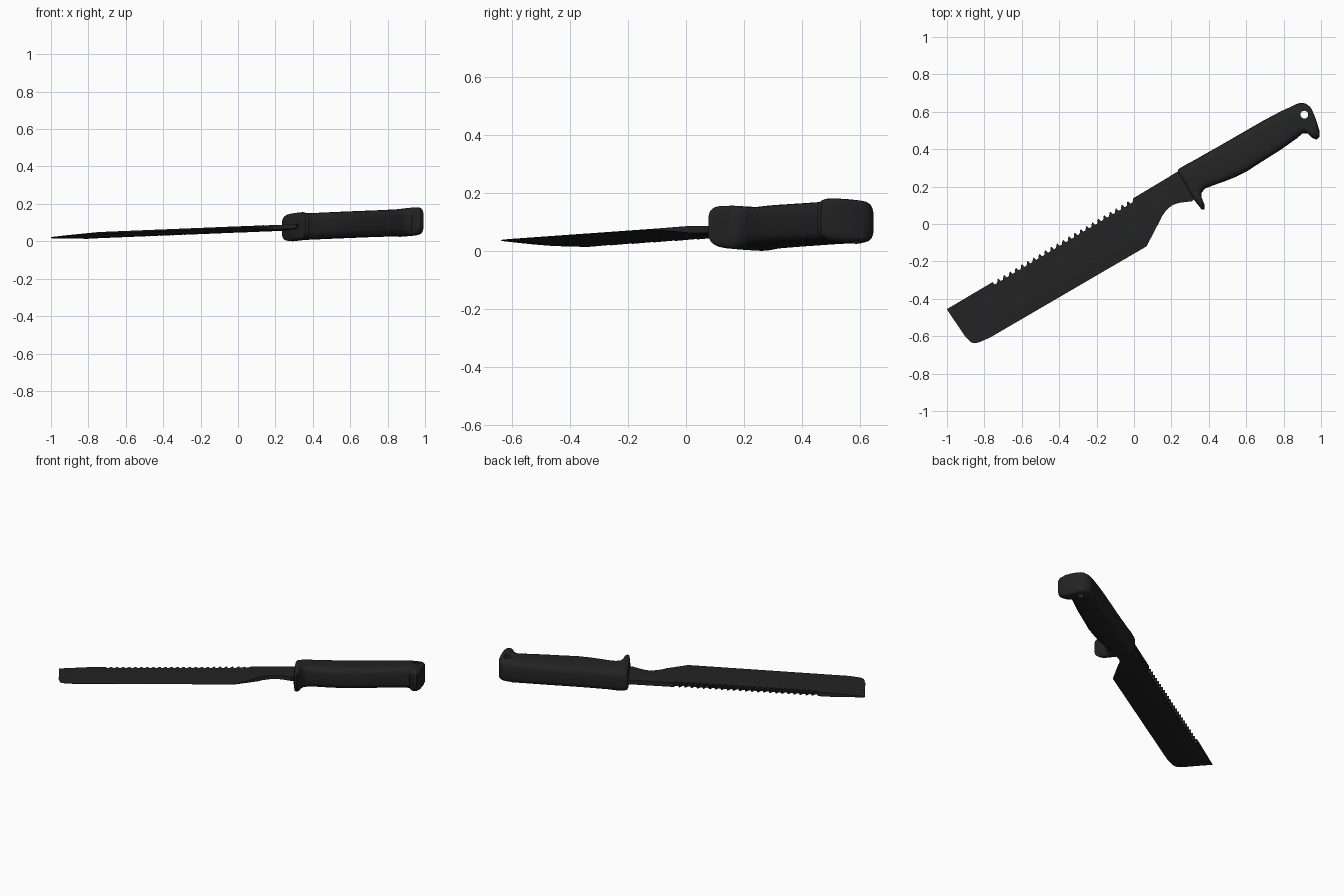
import bpy, bmesh, math
from mathutils import Matrix

if "Cube" in bpy.data.objects:
    bpy.data.objects.remove(bpy.data.objects["Cube"], do_unlink=True)

black = bpy.data.materials.new("matte_black")
black.use_nodes = True
black.diffuse_color = (0.017, 0.017, 0.017, 1)
bsdf = black.node_tree.nodes["Principled BSDF"]
bsdf.inputs["Base Color"].default_value = black.diffuse_color
bsdf.inputs["Roughness"].default_value = 0.7

# Local axes: u runs tip to pommel, v runs edge to spine, w is thickness.
# The knife lies turned 30 degrees, with a slight slope and roll.
C, S = math.cos(math.radians(30)), math.sin(math.radians(30))
LIE = Matrix(((C, -S, 0, 0), (S, C, 0, 0), (0.036, -0.065, 1, 0.0657), (0, 0, 0, 1)))


def interp(table, u):
    """Linear lookup in a list of (u, value) pairs."""
    if u <= table[0][0]:
        return table[0][1]
    for (a, p), (b, q) in zip(table, table[1:]):
        if u <= b:
            return p + (q - p) * (u - a) / (b - a)
    return table[-1][1]


def loft(name, rings, smooth=None):
    """Skin a list of equal-length point rings and cap both ends."""
    bm = bmesh.new()
    rows = [[bm.verts.new(p) for p in ring] for ring in rings]
    n = len(rows[0])
    for r, s in zip(rows, rows[1:]):
        for i in range(n):
            j = (i + 1) % n
            bm.faces.new((r[i], r[j], s[j], s[i]))
    bm.faces.new(rows[0])
    bm.faces.new(rows[-1])
    bm.transform(LIE)
    bmesh.ops.recalc_face_normals(bm, faces=bm.faces)
    mesh = bpy.data.meshes.new(name)
    bm.to_mesh(mesh)
    bm.free()
    mesh.materials.append(black)
    obj = bpy.data.objects.new(name, mesh)
    bpy.context.collection.objects.link(obj)
    if smooth:
        bpy.ops.object.select_all(action="DESELECT")
        obj.select_set(True)
        bpy.context.view_layer.objects.active = obj
        bpy.ops.object.shade_smooth_by_angle(angle=math.radians(smooth))
    return obj


# Blade: spine with saw teeth, ground edge, clipped tip and narrow neck
spine = [(-1.094, 0.106), (-0.81, 0.109), (0.07, 0.121), (0.4, 0.127)]
edge = [(-1.094, 0.1), (-1.083, -0.063), (-1.07, -0.114), (-1.055, -0.127),
        (-1.031, -0.134), (-0.97, -0.141), (-0.002, -0.137), (0.124, -0.057),
        (0.15, -0.039), (0.179, -0.026), (0.205, -0.018), (0.228, -0.016),
        (0.252, -0.019), (0.277, -0.027), (0.329, -0.05), (0.4, -0.03)]
body_half = [(-1.094, 0.003), (-0.87, 0.014)]
edge_half = [(-0.002, 0.001), (0.124, 0.012)]

stations = [(u, 0) for u, _ in edge] + [(-0.87, 0)]
TEETH, START, END, DEPTH = 24, -0.81, 0.07, 0.017
pitch = (END - START) / TEETH
for i in range(TEETH):
    u = START + i * pitch
    stations += [(u, 0), (u + pitch * 0.12, DEPTH), (u + pitch * 0.5, DEPTH), (u + pitch * 0.85, 0)]
rings = []
for u, cut in sorted(stations):
    top, low = interp(spine, u) - cut, interp(edge, u)
    h = interp(body_half, u)
    e = min(h, interp(edge_half, u))
    mid = low + 0.5 * (interp(spine, u) - low)
    rings.append([(u, top, h), (u, mid, h), (u, low, e),
                  (u, low, -e), (u, mid, -h), (u, top, -h)])
loft("blade", rings, 20)

# Handle: rounded sections through finger guard, grip and hooked pommel
# Each station: (u, spine v, belly v, half thickness)
grip = [(0.343, 0.125, -0.055, 0.058), (0.347, 0.132, -0.08, 0.067),
        (0.352, 0.135, -0.114, 0.072), (0.365, 0.136, -0.122, 0.074),
        (0.378, 0.136, -0.098, 0.075), (0.384, 0.136, -0.058, 0.075),
        (0.397, 0.136, -0.035, 0.074), (0.426, 0.135, -0.026, 0.072),
        (0.467, 0.134, -0.032, 0.07), (0.53, 0.134, -0.044, 0.07),
        (0.59, 0.133, -0.053, 0.07), (0.66, 0.133, -0.058, 0.07),
        (0.758, 0.133, -0.053, 0.07), (0.87, 0.133, -0.049, 0.07),
        (0.981, 0.129, -0.039, 0.071), (1.021, 0.125, -0.031, 0.073),
        (1.046, 0.123, -0.045, 0.075), (1.055, 0.122, -0.078, 0.075),
        (1.071, 0.121, -0.097, 0.075), (1.092, 0.117, -0.093, 0.074),
        (1.107, 0.108, -0.067, 0.072), (1.116, 0.099, -0.03, 0.07),
        (1.123, 0.086, 0.003, 0.066), (1.129, 0.07, 0.05, 0.058)]


def power(t):
    return math.copysign(abs(t) ** 0.5, t)


SIDES = 36
rings = []
for u, top, low, h in grip:
    ring = []
    for i in range(SIDES):
        a = math.tau * i / SIDES
        ring.append((u, (top + low) / 2 + (top - low) / 2 * power(math.cos(a)), h * power(math.sin(a))))
    rings.append(ring)
handle = loft("handle", rings, 45)

# Lanyard hole through the pommel
circle = [(math.cos(math.tau * i / 20), math.sin(math.tau * i / 20)) for i in range(20)]
cutter = loft("lanyard_hole_cutter",
              [[(1.081 + 0.021 * x, 0.051 + 0.021 * y, w) for x, y in circle] for w in (-0.15, 0.15)])
cutter.hide_render = True
cutter.hide_viewport = True
hole = handle.modifiers.new("lanyard_hole", "BOOLEAN")
hole.operation = "DIFFERENCE"
hole.solver = "EXACT"
hole.object = cutter
